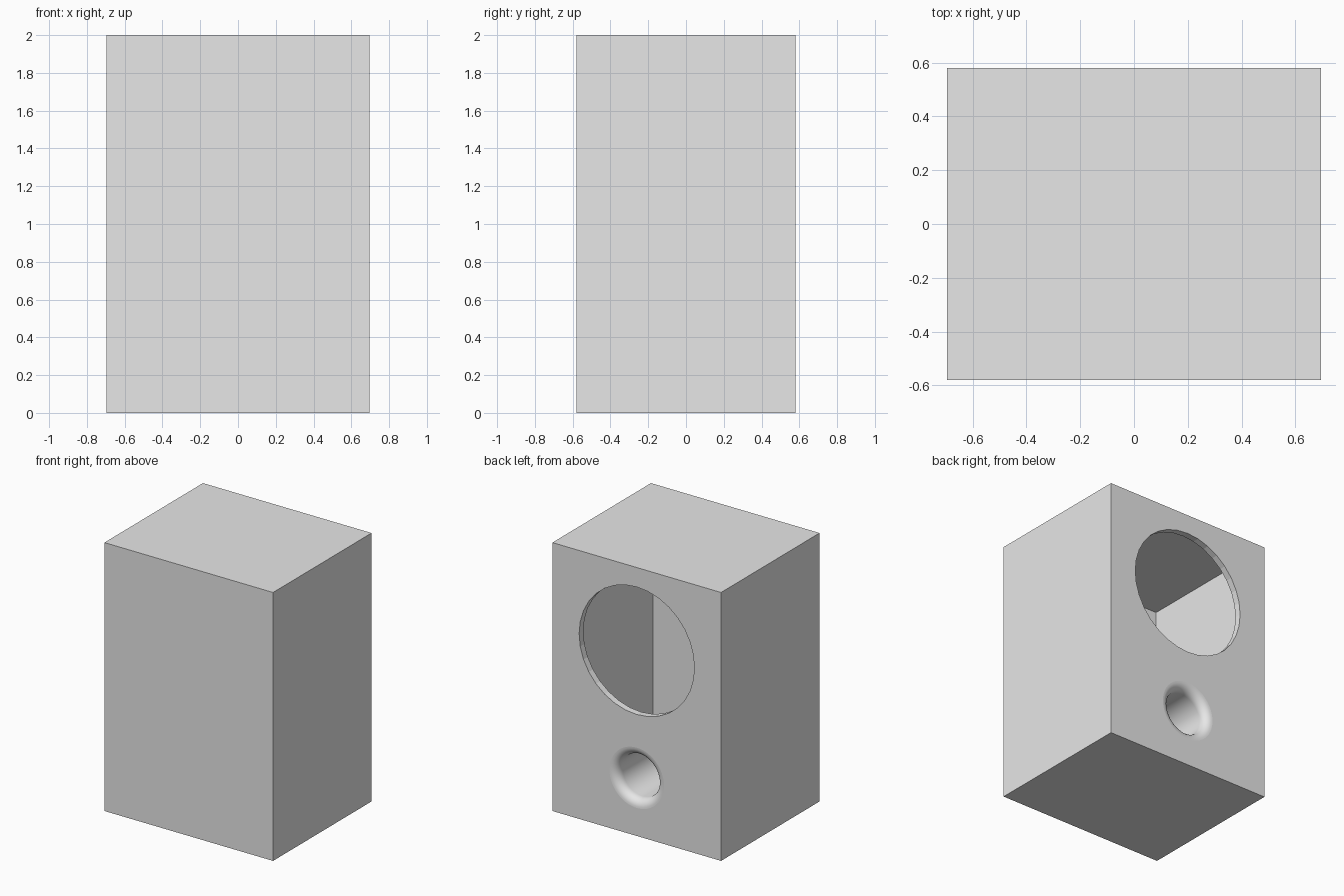
import bpy, bmesh, math
from mathutils import Matrix, Vector

# Dimensions
W, D, H, WALL = 1.39, 1.16, 2.0, 0.05
BACK = D / 2
DRIVER_Z, DRIVER_R = 1.38, 0.475
PORT_Z, PORT_R, FLARE = 0.433, 0.225, 0.065
PORT_END = 0.08

if "Cube" in bpy.data.objects:
    bpy.data.objects.remove(bpy.data.objects["Cube"], do_unlink=True)

# Single grey material
grey = bpy.data.materials.new("light_grey")
grey.use_nodes = True
grey.diffuse_color = (0.8, 0.8, 0.8, 1)
grey.node_tree.nodes["Principled BSDF"].inputs["Base Color"].default_value = grey.diffuse_color


def add_object(name, bm, material=None):
    bmesh.ops.recalc_face_normals(bm, faces=bm.faces)
    mesh = bpy.data.meshes.new(name)
    bm.to_mesh(mesh)
    bm.free()
    if material:
        mesh.materials.append(material)
    obj = bpy.data.objects.new(name, mesh)
    bpy.context.collection.objects.link(obj)
    return obj


def box(name, size, material=None):
    bm = bmesh.new()
    bmesh.ops.create_cube(bm, size=1)
    bmesh.ops.scale(bm, vec=size, verts=bm.verts)
    bmesh.ops.translate(bm, vec=(0, 0, H / 2), verts=bm.verts)
    return add_object(name, bm, material)


def hole_cutter(name, radius, z, segments):
    bm = bmesh.new()
    place = Matrix.Translation((0, BACK, z)) @ Matrix.Rotation(math.pi / 2, 4, "X")
    bmesh.ops.create_cone(bm, cap_ends=True, segments=segments, radius1=radius,
                          radius2=radius, depth=WALL * 4, matrix=place)
    return add_object(name, bm)


def select_only(obj):
    bpy.ops.object.select_all(action="DESELECT")
    obj.select_set(True)
    bpy.context.view_layer.objects.active = obj


def cut(target, cutter):
    cutter.hide_render = True
    mod = target.modifiers.new("cut", "BOOLEAN")
    mod.operation = "DIFFERENCE"
    mod.solver = "EXACT"
    mod.object = cutter
    select_only(target)
    bpy.ops.object.modifier_apply(modifier=mod.name)
    bpy.data.objects.remove(cutter, do_unlink=True)


# Hollow cabinet with the driver and port openings in its back panel
cabinet = box("cabinet", (W, D, H), grey)
cut(cabinet, box("cavity_cutter", (W - 2 * WALL, D - 2 * WALL, H - 2 * WALL)))
cut(cabinet, hole_cutter("driver_cutter", DRIVER_R, DRIVER_Z, 32))
cut(cabinet, hole_cutter("port_cutter", PORT_R, PORT_Z, 48))

# Port tube with a rounded flare, turned around the y axis
throat = PORT_R - FLARE
profile = []
for i in range(9):
    a = math.pi / 2 * i / 8
    profile.append((PORT_R - FLARE * math.sin(a), BACK - FLARE * (1 - math.cos(a))))
profile += [(throat, PORT_END), (throat + 0.02, PORT_END),
            (throat + 0.02, BACK - WALL), (PORT_R, BACK - WALL)]
bm = bmesh.new()
verts = [bm.verts.new((r, y, PORT_Z)) for r, y in profile]
edges = [bm.edges.new((v, verts[(i + 1) % len(verts)])) for i, v in enumerate(verts)]
bmesh.ops.spin(bm, geom=verts + edges, cent=Vector((0, 0, PORT_Z)), axis=(0, 1, 0),
               angle=math.tau, steps=48)
bmesh.ops.remove_doubles(bm, verts=bm.verts, dist=0.0001)
port = add_object("port_tube", bm, grey)
select_only(port)
bpy.ops.object.shade_smooth_by_angle(angle=math.radians(35))
